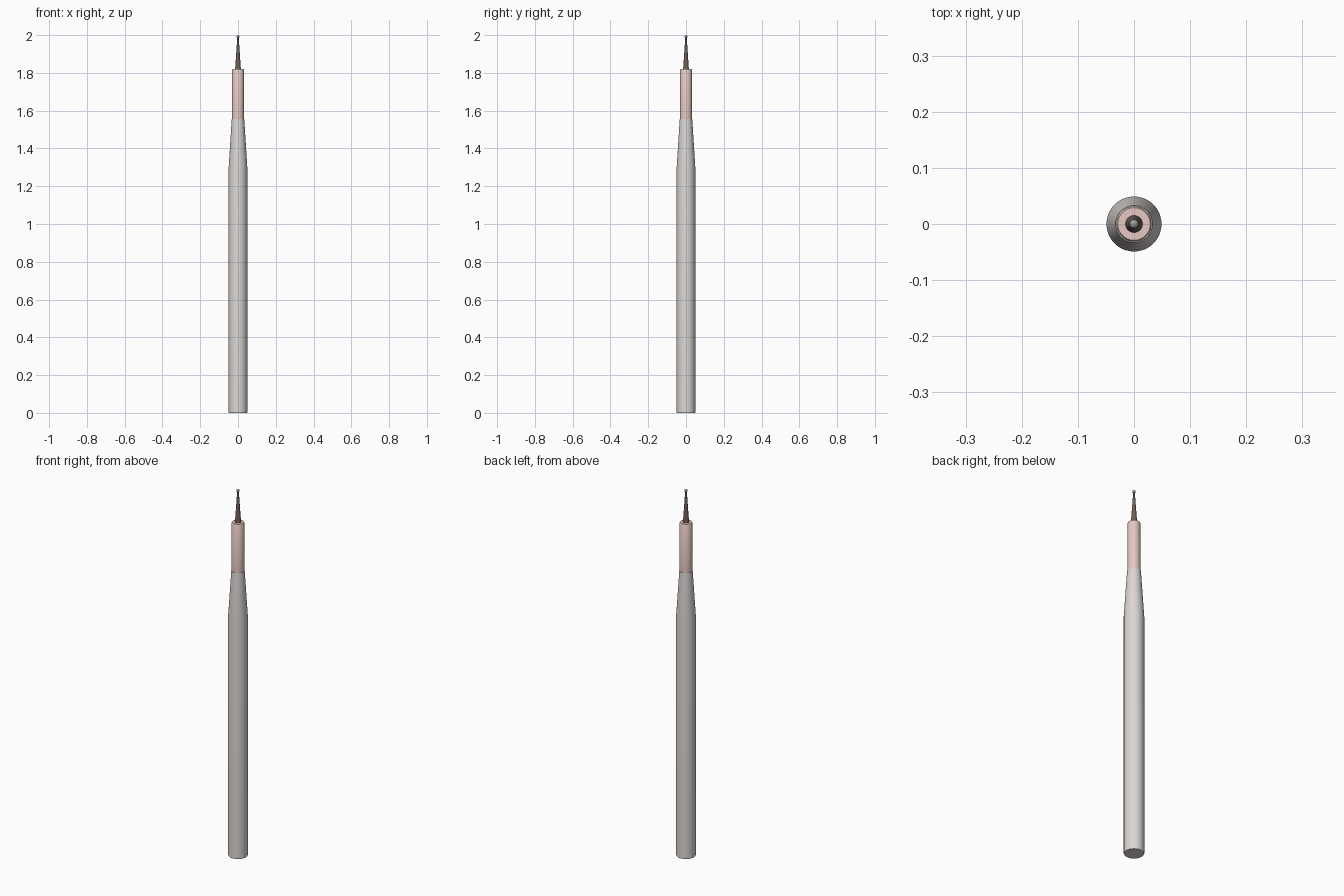
import bpy, bmesh, math

if "Cube" in bpy.data.objects:
    bpy.data.objects.remove(bpy.data.objects["Cube"])

SIDES = 48


def material(name, rgb):
    m = bpy.data.materials.new(name)
    m.diffuse_color = (*rgb, 1)
    m.use_nodes = True
    m.node_tree.nodes["Principled BSDF"].inputs["Base Color"].default_value = m.diffuse_color
    return m


def lathe(name, profile, mat):
    """Revolve (radius, z) points around z; the ends are closed with flat caps."""
    bm = bmesh.new()
    rings = [[bm.verts.new((r * math.cos(2 * math.pi * i / SIDES),
                            r * math.sin(2 * math.pi * i / SIDES), z))
              for i in range(SIDES)] for r, z in profile]
    for a, b in zip(rings, rings[1:]):
        for i in range(SIDES):
            j = (i + 1) % SIDES
            bm.faces.new((a[i], a[j], b[j], b[i]))
    bm.faces.new(rings[0][::-1])
    bm.faces.new(rings[-1])
    mesh = bpy.data.meshes.new(name)
    bm.to_mesh(mesh)
    bm.free()
    ob = bpy.data.objects.new(name, mesh)
    bpy.context.collection.objects.link(ob)
    finish(ob, mat)


def finish(ob, mat):
    ob.data.materials.append(mat)
    bpy.ops.object.select_all(action='DESELECT')
    ob.select_set(True)
    bpy.context.view_layer.objects.active = ob
    bpy.ops.object.shade_smooth_by_angle(angle=math.radians(30))


handle_mat = material("handle_grey", (0.72, 0.68, 0.66))
collar_mat = material("collar_pink", (0.78, 0.58, 0.54))
needle_mat = material("needle_dark", (0.16, 0.12, 0.10))
ball_mat = material("ball_metal", (0.35, 0.35, 0.35))

# Straight handle with tapered shoulder
lathe("handle", [(0.047, 0), (0.049, 0.003), (0.049, 1.305), (0.033, 1.555)], handle_mat)

# Pink collar with softened top edge
lathe("collar", [(0.0315, 1.55), (0.0315, 1.815), (0.029, 1.82)], collar_mat)

# Tapered needle
lathe("needle", [(0.0155, 1.815), (0.004, 1.988)], needle_mat)

# Ball tip
bpy.ops.mesh.primitive_uv_sphere_add(segments=32, ring_count=16, radius=0.008,
                                     location=(0, 0, 1.992))
ball = bpy.context.object
ball.name = "ball_tip"
finish(ball, ball_mat)
